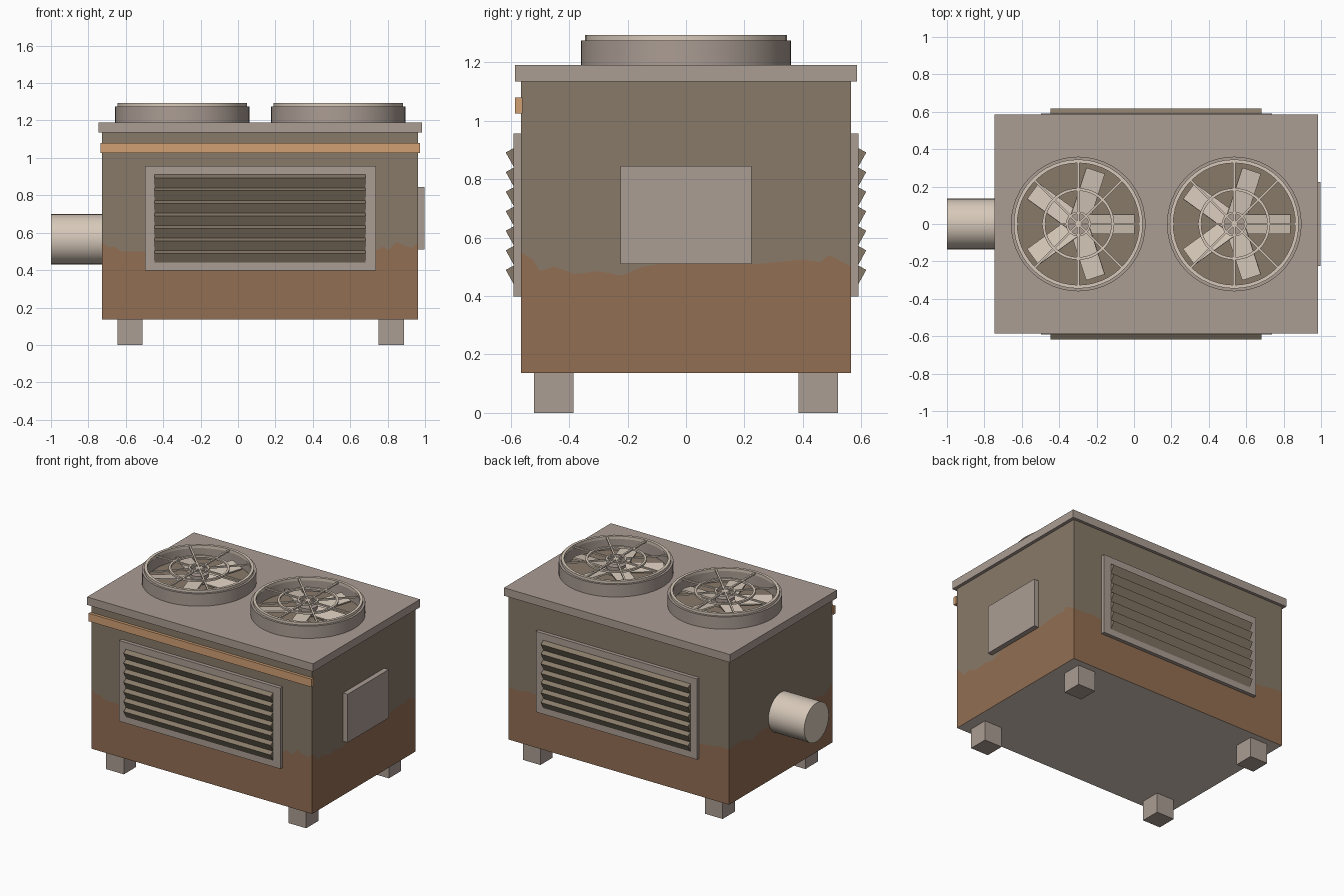
import bpy, bmesh, math, random
from mathutils import Matrix, Vector

if "Cube" in bpy.data.objects:
    bpy.data.objects.remove(bpy.data.objects["Cube"])

random.seed(4)


def mat(name, hexcol):
    lin = []
    for i in (0, 2, 4):
        c = int(hexcol[i:i + 2], 16) / 255
        lin.append(c / 12.92 if c <= 0.04045 else ((c + 0.055) / 1.055) ** 2.4)
    m = bpy.data.materials.new(name)
    m.diffuse_color = (*lin, 1)
    m.use_nodes = True
    m.node_tree.nodes["Principled BSDF"].inputs["Base Color"].default_value = m.diffuse_color
    return m


OLIVE = mat("olive_paint", "887a69")
RUST = mat("rust_brown", "926e53")
TRIM = mat("taupe_trim", "ab9d94")
ORANGE = mat("orange_stripe", "d1a074")
BEIGE = mat("pale_metal", "d7c9ba")


def finish(name, bm, mats, smooth=False):
    me = bpy.data.meshes.new(name)
    bm.to_mesh(me)
    bm.free()
    for m in mats:
        me.materials.append(m)
    ob = bpy.data.objects.new(name, me)
    bpy.context.collection.objects.link(ob)
    if smooth:
        bpy.ops.object.select_all(action='DESELECT')
        ob.select_set(True)
        bpy.context.view_layer.objects.active = ob
        bpy.ops.object.shade_smooth_by_angle(angle=math.radians(35))
    return ob


def add_box(bm, lo, hi, m=Matrix()):
    lo, hi = Vector(lo), Vector(hi)
    bmesh.ops.create_cube(bm, size=1, matrix=m @ Matrix.Translation((lo + hi) / 2)
                          @ Matrix.Diagonal((*(hi - lo), 1)))


def box(name, lo, hi, material):
    bm = bmesh.new()
    add_box(bm, lo, hi)
    return finish(name, bm, [material])


def lathe(bm, profile, centre, n=48):
    # closed (radius, z) profile swept around a vertical axis
    rings = [[bm.verts.new((centre[0] + r * math.cos(2 * math.pi * i / n),
                            centre[1] + r * math.sin(2 * math.pi * i / n), z))
              for i in range(n)] for r, z in profile]
    for k, a in enumerate(rings):
        b = rings[(k + 1) % len(rings)]
        for i in range(n):
            j = (i + 1) % n
            bm.faces.new((a[i], a[j], b[j], b[i]))


def flat_ring(bm, r0, r1, z0, z1, centre):
    lathe(bm, [(r1, z0), (r1, z1), (r0, z1), (r0, z0)], centre)


X0, X1, Y, Z0, Z1 = -0.726, 0.963, 0.565, 0.137, 1.135

# Body: wall strips split along an uneven rust line
right = [(-.565, .55), (-.525, .525), (-.50, .485), (-.45, .50), (-.38, .475), (-.30, .485),
         (-.22, .47), (-.15, .50), (-.08, .51), (.25, .51), (.40, .525), (.46, .515), (.49, .54)]
front = [(X0, .55), (-.69, .52), (-.66, .525), (-.62, .50), (-.50, .50), (.10, .49),
         (.74, .51), (.78, .525), (.80, .505), (.85, .55), (.89, .53), (.93, .52)]
line = [(x, -Y, z) for x, z in front] + [(X1, y, z) for y, z in right]
line += [(X1 + (X0 - X1) * i / 22, Y, 0.515 + random.uniform(-.025, .025)) for i in range(22)]
line += [(X0, Y - 2 * Y * i / 14, 0.51 + random.uniform(-.025, .025)) for i in range(14)]
bm = bmesh.new()
cols = [[bm.verts.new((x, y, h)) for h in (Z0, z, Z1)] for x, y, z in line]
for a, b in zip(cols, cols[1:] + cols[:1]):
    bm.faces.new((a[0], b[0], b[1], a[1])).material_index = 1
    bm.faces.new((a[1], b[1], b[2], a[2])).material_index = 0
bm.faces.new([c[2] for c in cols])
bm.faces.new([c[0] for c in reversed(cols)]).material_index = 2
finish("body", bm, [OLIVE, RUST, BEIGE])

# Lid, stripe, side panel, feet
box("lid", (-0.747, -0.585, Z1), (0.985, 0.585, 1.19), TRIM)
box("front_stripe", (-0.735, -0.585, 1.025), (0.974, -0.56, 1.08), ORANGE)
box("side_panel", (0.95, -0.225, 0.51), (0.998, 0.225, 0.845), TRIM)
for i, x in enumerate((-0.578, 0.819)):
    for j, y in enumerate((-0.4525, 0.4525)):
        box(f"foot_{i}{j}", (x - .0675, y - .0675, 0), (x + .0675, y + .0675, Z0 + .001), TRIM)

# Side pipe
bm = bmesh.new()
bmesh.ops.create_cone(bm, cap_ends=True, segments=32, radius1=0.135, radius2=0.135, depth=0.28,
                      matrix=Matrix.Translation((-0.86, 0, 0.565)) @ Matrix.Rotation(math.pi / 2, 4, 'Y'))
finish("side_pipe", bm, [BEIGE], True)

# Louvre grilles on front and back
for side, name in ((-1, "front"), (1, "back")):
    turn = Matrix.Diagonal((1, side, 1, 1))
    bm = bmesh.new()
    add_box(bm, (-.497, .56, .91), (.738, .59, .957), turn)
    add_box(bm, (-.497, .56, .398), (.738, .59, .445), turn)
    add_box(bm, (-.497, .56, .445), (-.447, .59, .91), turn)
    add_box(bm, (.682, .56, .445), (.738, .59, .91), turn)
    bmesh.ops.recalc_face_normals(bm, faces=bm.faces)
    finish(name + "_grille_frame", bm, [TRIM])
    bm = bmesh.new()
    for k in range(7):
        m = turn @ Matrix.Translation((0, 0.58, 0.866 - k * 0.067)) @ Matrix.Rotation(-math.radians(29), 4, 'X')
        add_box(bm, (-.446, -.02, -.04), (.681, .02, .04), m)
    bmesh.ops.recalc_face_normals(bm, faces=bm.faces)
    finish(name + "_louvres", bm, [OLIVE])

# Roof fans
for name, cx in (("left", -0.298), ("right", 0.536)):
    c = (cx, 0)
    bm = bmesh.new()
    lathe(bm, [(.360, 1.185), (.360, 1.275), (.330, 1.275), (.330, 1.185)], c)
    bmesh.ops.recalc_face_normals(bm, faces=bm.faces)
    finish(name + "_fan_shroud", bm, [TRIM], True)

    bm = bmesh.new()
    bmesh.ops.create_circle(bm, cap_ends=True, segments=48, radius=.334,
                            matrix=Matrix.Translation((cx, 0, 1.196)))
    finish(name + "_fan_floor", bm, [OLIVE])

    # Five pitched blades and a hub
    bm = bmesh.new()
    for k in range(5):
        m = (Matrix.Translation((cx, 0, 1.225)) @ Matrix.Rotation(k * math.tau / 5, 4, 'Z')
             @ Matrix.Rotation(math.radians(10), 4, 'X'))
        add_box(bm, (.04, -.053, -.005), (.30, .053, .005), m)
    finish(name + "_fan_blades", bm, [BEIGE])
    bm = bmesh.new()
    bmesh.ops.create_cone(bm, cap_ends=True, segments=24, radius1=.06, radius2=.06, depth=.06,
                          matrix=Matrix.Translation((cx, 0, 1.225)))
    finish(name + "_fan_hub", bm, [TRIM], True)

    # Guard: flat rings and spokes
    bm = bmesh.new()
    flat_ring(bm, .326, .345, 1.273, 1.293, c)
    flat_ring(bm, .177, .192, 1.278, 1.291, c)
    flat_ring(bm, .054, .066, 1.278, 1.291, c)
    for k in range(4):
        m = Matrix.Translation((cx, 0, 1.284)) @ Matrix.Rotation(k * math.pi / 4, 4, 'Z')
        add_box(bm, (-.33, -.006, -.005), (.33, .006, .005), m)
    bmesh.ops.recalc_face_normals(bm, faces=bm.faces)
    finish(name + "_fan_guard", bm, [BEIGE], True)
